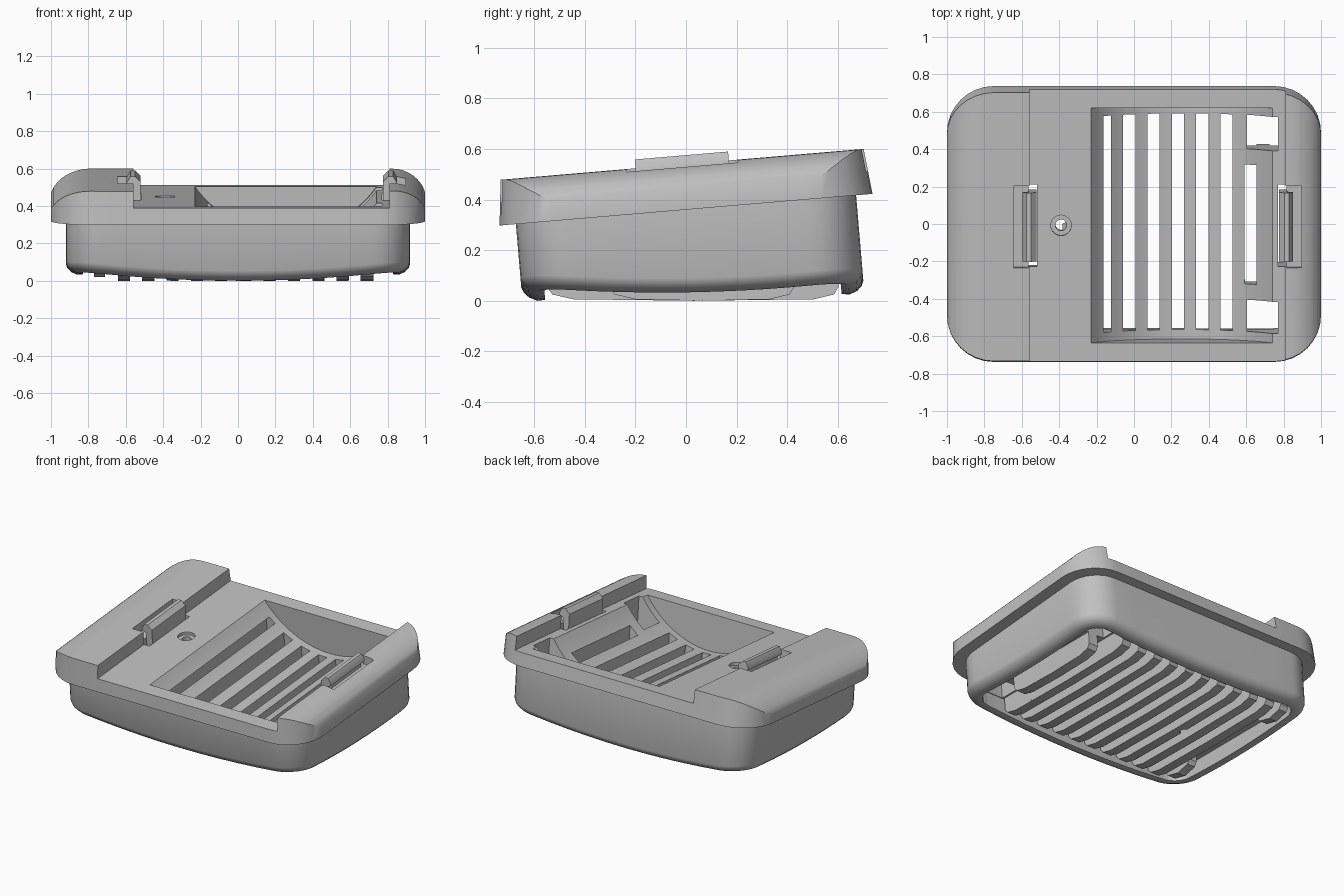
import bpy, bmesh, math
from mathutils import Matrix

cube = bpy.data.objects.get("Cube")
if cube:
    bpy.data.objects.remove(cube, do_unlink=True)

TILT = math.radians(4.85)
S, C = math.sin(TILT), math.cos(TILT)
LIFT = 0.36

grey = bpy.data.materials.new("plain grey")
grey.use_nodes = True
grey.diffuse_color = (0.53, 0.53, 0.53, 1)
grey.node_tree.nodes["Principled BSDF"].inputs["Base Color"].default_value = (0.53, 0.53, 0.53, 1)


def tilted(u, z):
    """Height in the tilted frame of a point at upright height z."""
    return (z - LIFT - u * S) / C


def finish(name, bm):
    mesh = bpy.data.meshes.new(name)
    bm.to_mesh(mesh)
    bm.free()
    mesh.materials.append(grey)
    obj = bpy.data.objects.new(name, mesh)
    bpy.context.scene.collection.objects.link(obj)
    return obj


def skin(bm, rings):
    """Bridge equal rings, cap both ends and make the faces point outward."""
    bm.normal_update()
    before = bm.calc_volume(signed=True)
    rows = [[bm.verts.new(p) for p in ring] for ring in rings]
    n = len(rows[0])
    faces = [bm.faces.new(rows[0][::-1]), bm.faces.new(rows[-1])]
    for a, b in zip(rows, rows[1:]):
        for i in range(n):
            j = (i + 1) % n
            faces.append(bm.faces.new((a[i], a[j], b[j], b[i])))
    bm.normal_update()
    if bm.calc_volume(signed=True) < before:
        bmesh.ops.reverse_faces(bm, faces=faces)


def add_prism(bm, pts, axis, a, b):
    if axis == "x":
        skin(bm, [[(t, u, w) for u, w in pts] for t in (a, b)])
    elif axis == "y":
        skin(bm, [[(x, t, w) for x, w in pts] for t in (a, b)])
    else:
        skin(bm, [[(x, y, t) for x, y in pts] for t in (a, b)])


def prism(name, pts, axis, a, b):
    bm = bmesh.new()
    add_prism(bm, pts, axis, a, b)
    return finish(name, bm)


def boxes(name, specs):
    bm = bmesh.new()
    for x0, x1, u0, u1, w0, w1 in specs:
        add_prism(bm, [(x0, u0), (x1, u0), (x1, u1), (x0, u1)], "z", w0, w1)
    return finish(name, bm)


def combine(target, tool, operation):
    mod = target.modifiers.new("cut", "BOOLEAN")
    mod.operation, mod.solver, mod.object = operation, "EXACT", tool
    bpy.context.view_layer.objects.active = target
    bpy.ops.object.modifier_apply(modifier=mod.name)
    bpy.data.objects.remove(tool, do_unlink=True)


def ring(hx, hy, r, height, arc=8, side=10):
    """Rounded rectangle with subdivided sides; height is a function of x, u."""
    pts = []
    for k, (sx, sy) in enumerate([(1, 1), (-1, 1), (-1, -1), (1, -1)]):
        for i in range(arc + 1):
            a = math.pi / 2 * (k + i / arc)
            pts.append((sx * (hx - r) + r * math.cos(a), sy * (hy - r) + r * math.sin(a)))
        a = pts[-1]
        nx, ny = [(-1, 1), (-1, -1), (1, -1), (1, 1)][k]
        b = (nx * (hx - r), ny * hy) if k % 2 == 0 else (nx * hx, ny * (hy - r))
        for i in range(1, side):
            t = i / side
            pts.append((a[0] + (b[0] - a[0]) * t, a[1] + (b[1] - a[1]) * t))
    return [(x, u, height(x, u)) for x, u in pts]


def dome(drop):
    return lambda x, u: tilted(u, 0.03 + 0.07 * x * x + 0.08 * u * u + 0.02 * u - drop)


# Lower body with rounded, gently domed rim and a recess inside it
bm = bmesh.new()
rings = [ring(0.92, 0.675, 0.2, lambda x, u: 0.05)]
for inset, drop in [(0, 0), (0.008, 0.02), (0.028, 0.038), (0.06, 0.048), (0.09, 0.042)]:
    rings.append(ring(0.92 - inset, 0.675 - inset, 0.2 - inset, dome(drop)))
rings.append(ring(0.83, 0.585, 0.11, lambda x, u: tilted(u, 0.14)))
skin(bm, rings)
housing = finish("housing", bm)

# Flange: wide raised slab, low middle, narrow raised edge, trimmed to a rounded outline
steps = [math.pi / 2 * i / 10 for i in range(11)]
profile = [(-1.01, -0.05)]
profile += [(-0.79 - 0.22 * math.cos(a), 0.02 + 0.16 * math.sin(a)) for a in steps]
profile += [(-0.56, 0.18), (-0.56, 0.09), (0.81, 0.09), (0.81, 0.18)]
profile += [(0.83 + 0.18 * math.sin(a), 0.02 + 0.16 * math.cos(a)) for a in steps]
profile += [(1.01, -0.05)]
flange = prism("flange", profile, "y", -0.9, 0.9)
bm = bmesh.new()
skin(bm, [ring(1, 0.74, 0.25, lambda x, u: 0.0), ring(1, 0.716, 0.25, lambda x, u: 0.22)])
combine(flange, finish("outline", bm), "INTERSECT")
combine(housing, flange, "UNION")

# Ribs hanging under the body
PITCH, HALF = 0.13, 0.0325
bm = bmesh.new()


def rib(x0, x1, u0, u1, base=0.0):
    low = [(0, 0.055), (0.02, 0.025), (0.1, 0.006)]
    mid = (u0 + u1) / 2
    pts = [(u0, 0.155)] + [(u0 + d, z + base) for d, z in low] + [(mid, base)]
    pts += [(u1 - d, z + base) for d, z in reversed(low)] + [(u1, 0.155)]
    add_prism(bm, [(u, tilted(u, z)) for u, z in pts], "x", x0, x1)


for k in range(10):
    x = -0.61 + PITCH * k
    rib(x - HALF, x + HALF, -0.575, 0.575)
rib(0.655, 0.725, -0.33, 0.4)
for u0, u1 in [(-0.56, -0.33), (0.33, 0.56)]:
    rib(-0.77, -0.71, u0, u1, 0.02)
combine(housing, finish("ribs", bm), "UNION")

# Curved bowl in the middle
cx, cw, rad = 0.255, 0.435, 0.595
a0 = math.asin(0.485 / rad)
arc = [a0 * (i / 16 - 1) for i in range(33)]
bowl = [(cx + rad * math.sin(a), cw - rad * math.cos(a)) for a in arc]
bowl = [(-0.23, 0.3)] + bowl + [(0.74, 0.3)]
combine(housing, prism("bowl", bowl, "y", -0.63, 0.63), "DIFFERENCE")

# Long slots between the ribs, a short one, and two corner openings
slots = []
for k in range(10):
    x = -0.675 + PITCH * k
    slots.append((x - HALF, x + HALF, -0.58, 0.58, -0.6, 0.012))
slots.append((0.592, 0.655, -0.325, 0.315, -0.6, 0.05))
slots += [(0.605, 0.77, 0.4, 0.582, -0.6, 0.3), (0.605, 0.77, -0.58, -0.41, -0.6, 0.3)]
combine(housing, boxes("slots", slots), "DIFFERENCE")

# Clip pockets, in the slab and in the narrow edge
combine(housing, boxes("pockets", [
    (-0.645, -0.54, -0.22, 0.22, 0.12, 0.3), (0.79, 0.895, -0.22, 0.22, 0.12, 0.3)]), "DIFFERENCE")
combine(housing, boxes("gaps", [
    (-0.565, -0.518, -0.22, 0.22, -0.02, 0.32), (0.771, 0.815, -0.22, 0.22, -0.6, 0.32)]), "DIFFERENCE")

# Screw hole with a counterbore
for r, w in [(0.055, 0.07), (0.03, -0.6)]:
    disc = [(-0.39 + r * math.cos(math.tau * i / 32), r * math.sin(math.tau * i / 32)) for i in range(32)]
    combine(housing, prism("bore", disc, "z", w, 0.3), "DIFFERENCE")

# Hooked clips
hook = [(-0.52, 0.0), (-0.52, 0.185), (-0.55, 0.215), (-0.575, 0.215), (-0.595, 0.18),
        (-0.595, 0.165), (-0.56, 0.15), (-0.57, 0.11), (-0.57, 0.0)]
parts = [housing,
         prism("right_edge_clip", hook, "y", -0.185, 0.185),
         prism("left_edge_clip", [(0.255 - x, w) for x, w in hook], "y", -0.185, 0.185)]

# Tilt everything into place and shade
place = Matrix.Translation((0, 0, LIFT)) @ Matrix.Rotation(TILT, 4, "X")
bpy.ops.object.select_all(action="DESELECT")
for obj in parts:
    obj.data.transform(place)
    obj.select_set(True)
bpy.context.view_layer.objects.active = housing
bpy.ops.object.shade_smooth_by_angle(angle=math.radians(30))
